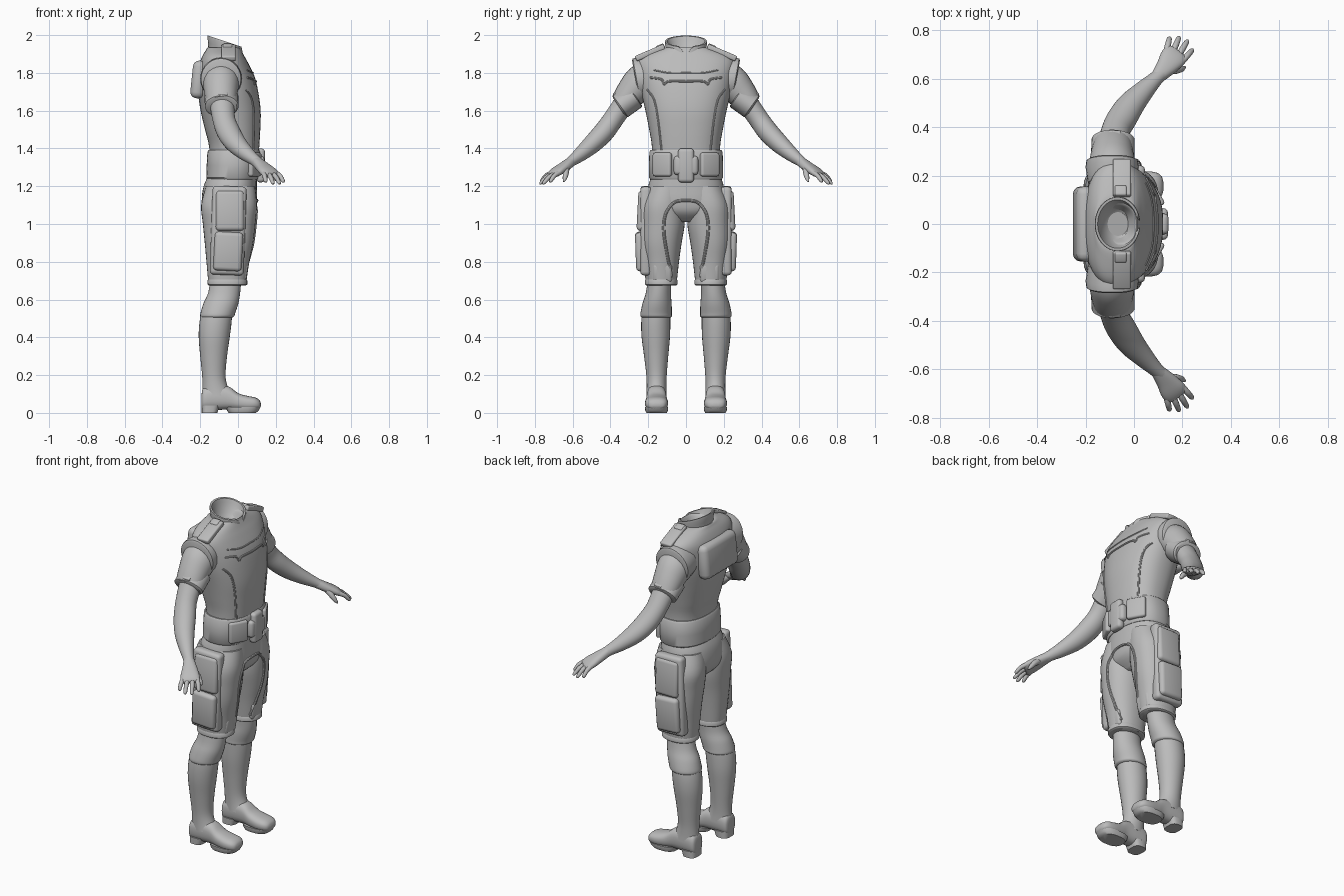
import bpy, bmesh, math
from mathutils import Vector as V, Matrix, Euler
from mathutils.bvhtree import BVHTree

grey = bpy.data.materials.new("plain grey")
grey.diffuse_color = (0.5, 0.5, 0.5, 1)


def finish(name, bm, mirror=False, angle=40):
    bmesh.ops.recalc_face_normals(bm, faces=bm.faces)
    me = bpy.data.meshes.new(name)
    bm.to_mesh(me)
    bm.free()
    me.materials.append(grey)
    me.shade_smooth()
    me.set_sharp_from_angle(angle=math.radians(angle))
    ob = bpy.data.objects.new(name, me)
    bpy.context.collection.objects.link(ob)
    if mirror:
        m = ob.modifiers.new("mirror", 'MIRROR')
        m.use_axis = (False, True, False)
        m.use_mirror_merge = False
    return ob


def spline(rows, k):
    """Smooth Catmull-Rom resampling of number rows."""
    out = []
    for i in range(len(rows) - 1):
        p0, p1, p2 = rows[max(i - 1, 0)], rows[i], rows[i + 1]
        p3 = rows[min(i + 2, len(rows) - 1)]
        for s in range(k):
            t = s / k
            out.append([b + 0.5 * t * (c - a + t * (2*a - 5*b + 4*c - d + t * (3*(b - c) + d - a)))
                        for a, b, c, d in zip(p0, p1, p2, p3)])
    return out + [list(rows[-1])]


def loft(name, rows, a=(1, 0, 0), t=None, n=28, p=2.0, k=4, mirror=False, shape=None):
    """Skin rounded sections (x, y, z, radius_a, radius_b) along a path."""
    rows = spline(rows, k) if k > 1 else rows
    bm, rings = bmesh.new(), []
    for i, r in enumerate(rows):
        c = V(r[:3])
        d = V(t) if t else (V(rows[min(i + 1, len(rows) - 1)][:3]) - V(rows[max(i - 1, 0)][:3])).normalized()
        u = (V(a) - d * V(a).dot(d)).normalized()
        w = d.cross(u)
        ring = []
        for j in range(n):
            q = 2 * math.pi * j / n
            co, si = math.cos(q), math.sin(q)
            ca, sa = (math.copysign(abs(f) ** (2 / p), f) for f in (co, si))
            v = c + u * r[3] * ca + w * r[4] * sa
            ring.append(bm.verts.new(shape(v, i) if shape else v))
        rings.append(ring)
    for r0, r1 in zip(rings, rings[1:]):
        for j in range(n):
            bm.faces.new((r0[j], r0[(j + 1) % n], r1[(j + 1) % n], r1[j]))
    bm.faces.new(rings[0])
    bm.faces.new(rings[-1])
    return finish(name, bm, mirror)


def upright(name, rows, **kw):
    """Loft of level sections given as (z, x_back, x_front, y_centre, y_radius)."""
    return loft(name, [(0.5*(b + f), y, z, 0.5*(f - b), ry) for z, b, f, y, ry in rows], t=(0, 0, 1), **kw)


def pad(name, loc, size, rot=(0, 0, 0), bevel=0.015, mirror=False, seg=3):
    """Rounded box."""
    bm = bmesh.new()
    bmesh.ops.create_cube(bm, size=1)
    bmesh.ops.scale(bm, vec=size, verts=bm.verts)
    bmesh.ops.bevel(bm, geom=bm.edges[:], offset=bevel, segments=seg, affect='EDGES', profile=0.5)
    e = Euler([math.radians(d) for d in rot])
    bmesh.ops.transform(bm, matrix=Matrix.Translation(loc) @ e.to_matrix().to_4x4(), verts=bm.verts)
    return finish(name, bm, mirror)


def seam(name, yz, onto, r=0.005, mirror=True):
    """Thin piping laid over the front of other parts."""
    trees = [BVHTree.FromPolygons([v.co for v in o.data.vertices], [f.vertices[:] for f in o.data.polygons])
             for o in onto]
    rows = []
    for y, z in spline(yz, 8):
        hits = [tr.ray_cast(V((1, y, z)), V((-1, 0, 0)))[0] for tr in trees]
        xs = [h.x for h in hits if h]
        if xs:
            rows.append((max(xs), y, z, r, r))
    loft(name, rows, n=8, k=1, mirror=mirror)


# Torso, folding inwards at the neck to an open bowl
torso = upright("torso", [
    (1.24, -.15, .10, 0, .18), (1.40, -.152, .112, 0, .18), (1.50, -.175, .118, 0, .195),
    (1.60, -.198, .12, 0, .215), (1.70, -.212, .107, 0, .238), (1.78, -.213, .088, 0, .25),
    (1.85, -.203, .055, 0, .26), (1.89, -.188, .033, 0, .235), (1.92, -.17, .018, 0, .165),
    (1.935, -.155, .01, 0, .095), (1.90, -.12, -.01, 0, .065), (1.86, -.10, -.03, 0, .045)],
    p=2.35, n=48)


def collar_shape(v, i):
    v.z -= 0.33 * (v.x + 0.07)
    if 2 <= i <= 5 and v.x > -0.07:
        v.z -= 0.045 * max(0, 1 - abs(v.y) / 0.035)
    return v


# Stand-up collar, tilted with a front notch
loft("collar", [(-.065, 0, 1.885, .092, .105), (-.066, 0, 1.93, .092, .105), (-.068, 0, 1.955, .094, .112),
                (-.068, 0, 1.968, .092, .111), (-.068, 0, 1.968, .082, .10), (-.066, 0, 1.95, .078, .093),
                (-.066, 0, 1.90, .062, .07), (-.066, 0, 1.875, .03, .035)],
     t=(0, 0, 1), n=48, k=1, shape=collar_shape)

# Shoulder details and back pad
loft("armhole_edge", [(-.09, .17, 1.775, .10, .10), (-.09, .235, 1.768, .11, .113),
                      (-.09, .262, 1.768, .106, .108), (-.09, .268, 1.768, .096, .098)],
     t=(0, 1, -.18), k=1, mirror=True)
pad("shoulder_strap", (-.05, .19, 1.907), (.075, .165, .03), (-23, 0, 0), .008, True)
pad("shoulder_tab", (-.055, .135, 1.935), (.05, .045, .03), (-23, 0, 0), .008, True)
pad("back_pad", (-.208, 0, 1.765), (.075, .31, .20), (0, 6, 0), .032)

# Chest and side piping
seam("chest_seam", [(0, 1.80), (.09, 1.80), (.17, 1.815)], [torso], .004)
seam("pocket_seam", [(0, 1.755), (.09, 1.755), (.115, 1.74), (.13, 1.765), (.19, 1.775)], [torso], .006)
seam("side_seam", [(.205, 1.71), (.17, 1.66), (.148, 1.55), (.13, 1.39)], [torso], .006)

# Belt and buckle
upright("belt", [(1.235, -.16, .102, 0, .188), (1.245, -.168, .108, 0, .196), (1.31, -.166, .112, 0, .196),
                 (1.382, -.162, .118, 0, .194), (1.392, -.155, .112, 0, .187)], p=2.35, n=48, k=1)
pad("belt_panel", (.088, .125, 1.315), (.032, .11, .125), (0, 0, 30), .012, True)
pad("buckle", (.115, 0, 1.31), (.05, .13, .10), bevel=.018)
pad("buckle_core", (.12, 0, 1.31), (.045, .085, .18), bevel=.018)

# Trousers
pelvis = upright("pelvis", [(1.26, -.155, .10, 0, .18), (1.20, -.182, .10, 0, .20), (1.12, -.192, .10, 0, .205),
                            (1.06, -.175, .085, 0, .17), (1.01, -.12, .03, 0, .08)], p=2.3, n=40)
thigh = upright("thigh", [(1.20, -.17, .09, .10, .095), (1.10, -.195, .10, .122, .114),
                          (1.0, -.186, .092, .124, .117), (.9, -.176, .08, .131, .108),
                          (.8, -.167, .06, .131, .094), (.70, -.158, .045, .131, .083),
                          (.675, -.153, .04, .131, .08)], p=2.25, n=36, mirror=True)
upright("trouser_hem", [(.675, -.155, .042, .131, .08), (.68, -.161, .049, .131, .086),
                        (.70, -.162, .05, .131, .087), (.71, -.156, .044, .131, .082)], k=1, p=2.25, mirror=True)
seam("crotch_seam", [(0, 1.125), (.06, 1.115), (.105, 1.06), (.118, .97), (.10, .84), (.075, .72)],
     [pelvis, thigh], .008)
pad("knee_flap", (.03, .125, .74), (.035, .10, .10), (0, 9, 0), .014, True)

# Thigh pouches
pad("pouch_backing", (-.052, .212, .965), (.18, .06, .47), (0, 2, 0), .02, True)
pad("upper_pouch", (-.043, .222, 1.07), (.15, .07, .215), (3, 0, 0), .02, True)
pad("lower_pouch", (-.052, .23, .855), (.15, .074, .205), (-2, 3, 0), .02, True)

# Lower legs with knee guards
upright("knee_guard", [(.75, -.14, .02, .135, .06), (.64, -.157, .012, .146, .066), (.58, -.183, .002, .153, .077),
                       (.53, -.198, -.014, .158, .083), (.512, -.20, -.02, .158, .083),
                       (.505, -.195, -.03, .158, .076)], mirror=True)
upright("boot_shaft", [(.55, -.19, -.03, .157, .073), (.48, -.204, -.034, .16, .077), (.40, -.208, -.044, .16, .075),
                       (.30, -.20, -.058, .158, .064), (.20, -.19, -.066, .156, .054),
                       (.14, -.188, -.055, .156, .052), (.09, -.19, -.03, .156, .054)], mirror=True)

# Boots, skinned from heel to toe: x, top, bottom, half width
foot = [(-.193, .10, .03, .03), (-.18, .135, .015, .048), (-.12, .15, .015, .052), (-.05, .14, .018, .052),
        (.0, .105, .015, .057), (.05, .09, .012, .061), (.09, .082, .016, .057), (.113, .068, .022, .042),
        (.121, .05, .035, .018)]
loft("boot_foot", [(x, .156, (h + l) / 2, w, (h - l) / 2) for x, h, l, w in foot],
     a=(0, 1, 0), t=(1, 0, 0), p=2.5, mirror=True)
upright("boot_heel", [(0, -.192, -.11, .156, .05), (.04, -.192, -.095, .156, .052)], p=3, k=1, mirror=True)
upright("boot_sole", [(0, -.05, .095, .156, .054), (.012, -.058, .11, .156, .06),
                      (.03, -.065, .119, .156, .061)], p=2.6, k=1, mirror=True)

# Sleeves and cuffs
loft("sleeve", [(-.09, .17, 1.79, .088, .088), (-.09, .235, 1.75, .096, .095),
                (-.09, .29, 1.695, .088, .082), (-.088, .34, 1.635, .078, .064)], mirror=True)
loft("sleeve_cuff", [(-.088, .268, 1.68, .082, .062), (-.088, .274, 1.676, .09, .07),
                     (-.086, .348, 1.623, .089, .07), (-.086, .354, 1.619, .08, .06)], k=1, mirror=True)
pad("cuff_tab", (-.08, .352, 1.702), (.05, .075, .02), (-35.6, 0, 0), .006, True)

# Bare arms and hands
loft("forearm", [(-.086, .32, 1.65, .066, .056), (-.075, .385, 1.555, .06, .054), (-.05, .435, 1.487, .062, .055),
                 (-.01, .495, 1.425, .056, .05), (.045, .555, 1.372, .042, .039),
                 (.09, .60, 1.337, .031, .029), (.11, .62, 1.32, .031, .026)], mirror=True)
spread = V((.87, -.5, 0))
loft("palm", [(.095, .605, 1.333, .028, .026), (.13, .645, 1.303, .041, .026), (.158, .683, 1.279, .052, .023),
              (.176, .704, 1.262, .05, .018), (.182, .711, 1.256, .04, .010)], a=spread, p=2.3, mirror=True)
tips = [(.148, .772, 1.222), (.188, .775, 1.212), (.223, .760, 1.212), (.244, .722, 1.222)]
for i, tip in enumerate(tips):
    base = V((.168, .694, 1.27)) + spread * (.026 * (i - 1.5))
    tip = V(tip)
    mid = base.lerp(tip, .5) + V((0, 0, .008))
    loft("finger_%d" % (i + 1), [(*base, .013, .013), (*mid, .0125, .012), (*base.lerp(tip, .88), .010, .009),
                                 (*tip, .003, .003)], a=spread, n=12, mirror=True)
loft("thumb", [(.135, .635, 1.305, .017, .018), (.172, .635, 1.275, .016, .016), (.198, .641, 1.243, .012, .012),
               (.211, .648, 1.224, .004, .004)], a=(0, 1, 0), n=12, mirror=True)
